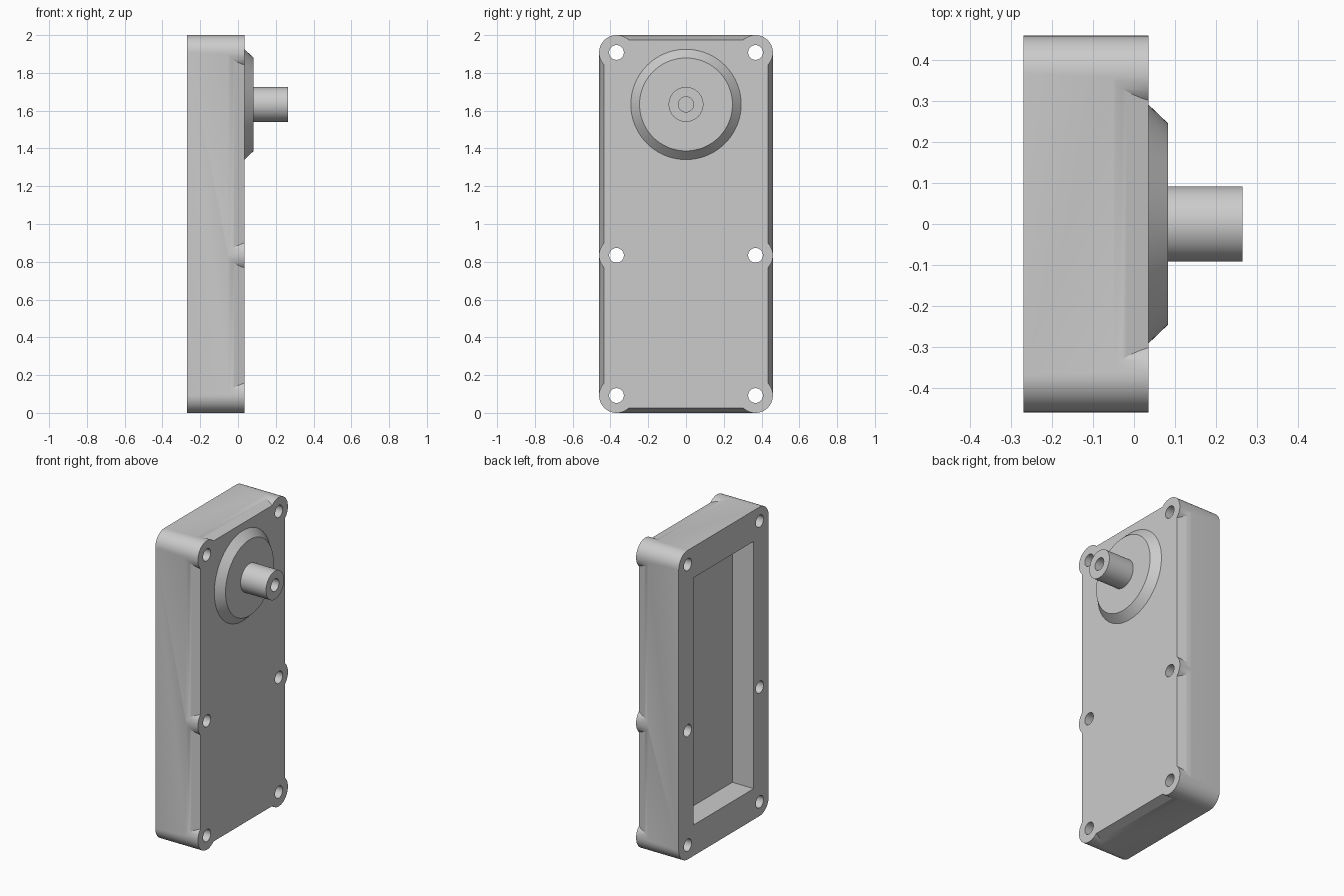
import bpy
import math
from mathutils import Vector

old = bpy.data.objects.get("Cube")
if old:
    bpy.data.objects.remove(old, do_unlink=True)

BACK, FACE = -0.27, 0.035          # housing extent along x
HALF_Y, HEIGHT, CORNER = 0.46, 2.0, 0.092
HOLE_Y, HOLE_Z = 0.368, (0.092, 0.834, 1.908)
AXIS_Z = 1.633                     # height of the output shaft

grey = bpy.data.materials.new("plain grey")
grey.use_nodes = True
grey.diffuse_color = (0.6, 0.6, 0.6, 1)
grey.node_tree.nodes["Principled BSDF"].inputs["Base Color"].default_value = (0.6, 0.6, 0.6, 1)


def make(name, verts, faces):
    mesh = bpy.data.meshes.new(name)
    mesh.from_pydata([tuple(v) for v in verts], [], faces)
    mesh.materials.append(grey)
    obj = bpy.data.objects.new(name, mesh)
    bpy.context.collection.objects.link(obj)
    # consistent outward normals
    import bmesh
    bm = bmesh.new()
    bm.from_mesh(mesh)
    bmesh.ops.recalc_face_normals(bm, faces=bm.faces[:])
    bm.to_mesh(mesh)
    bm.free()
    return obj


def prism(name, outline, sweep):
    """Extrude a planar outline along the sweep vector."""
    n = len(outline)
    base = [Vector(p) for p in outline]
    verts = base + [p + Vector(sweep) for p in base]
    sides = [(i, (i + 1) % n, n + (i + 1) % n, n + i) for i in range(n)]
    return make(name, verts, sides + [tuple(range(n)), tuple(range(n, 2 * n))])


def rod(name, y, z, radius, x0, x1, n=48):
    ring = [(x0, y + radius * math.cos(math.tau * i / n),
             z + radius * math.sin(math.tau * i / n)) for i in range(n)]
    return prism(name, ring, (x1 - x0, 0, 0))


def lathe(name, profile, n=96):
    """Revolve (x, radius) points about the shaft axis and cap both ends."""
    verts, faces = [], []
    for x, r in profile:
        for i in range(n):
            a = math.tau * i / n
            verts.append((x, r * math.cos(a), AXIS_Z + r * math.sin(a)))
    for k in range(len(profile) - 1):
        for i in range(n):
            j = (i + 1) % n
            faces.append((k * n + i, k * n + j, (k + 1) * n + j, (k + 1) * n + i))
    last = (len(profile) - 1) * n
    return make(name, verts, faces + [tuple(range(n)), tuple(range(last, last + n))])


def subtract(obj, cutter):
    cutter.hide_render = True
    mod = obj.modifiers.new("cut", "BOOLEAN")
    mod.operation, mod.solver, mod.object = "DIFFERENCE", "EXACT", cutter
    bpy.context.view_layer.objects.active = obj
    bpy.ops.object.modifier_apply(modifier=mod.name)
    bpy.data.objects.remove(cutter, do_unlink=True)


# Housing: rounded block
outline = []
for k, (sy, sz) in enumerate([(1, 1), (-1, 1), (-1, -1), (1, -1)]):
    for i in range(17):
        a = math.pi / 2 * (k + i / 16)
        outline.append((BACK,
                        sy * (HALF_Y - CORNER) + CORNER * math.cos(a),
                        HEIGHT / 2 + sz * (HEIGHT / 2 - CORNER) + CORNER * math.sin(a)))
housing = prism("housing", outline, (FACE - BACK, 0, 0))

# Sloped edges, interrupted by the screw bosses; (x, offset from the side)
slope = [(-0.066, 0.005), (0.06, -0.035), (0.06, 0.05), (-0.066, 0.05)]
span_z = HOLE_Z[2] - HOLE_Z[0]
for s in (-1, 1):
    side = prism("side_wedge", [(x, s * (HALF_Y + d), HOLE_Z[0]) for x, d in slope],
                 (0, 0, span_z))
    end_z = HEIGHT / 2 + s * HEIGHT / 2
    end = prism("end_wedge", [(x, -HOLE_Y, end_z + s * d) for x, d in slope],
                (0, 2 * HOLE_Y, 0))
    for z in HOLE_Z:
        subtract(side, rod("boss", s * HOLE_Y, z, CORNER + 0.0006, -0.2, 0.2, 64))
    for y in (-HOLE_Y, HOLE_Y):
        subtract(end, rod("boss", y, HOLE_Z[1 + s], CORNER + 0.0006, -0.2, 0.2, 64))
    subtract(housing, side)
    subtract(housing, end)

# Screw holes
for z in HOLE_Z:
    for y in (-HOLE_Y, HOLE_Y):
        subtract(housing, rod("screw_hole", y, z, 0.039, BACK - 0.1, FACE + 0.1))

# Rectangular pocket in the rear
pocket = [(BACK - 0.1, y, z) for y, z in
          [(-0.307, 0.2), (0.307, 0.2), (0.307, 1.8), (-0.307, 1.8)]]
subtract(housing, prism("pocket", pocket, (0.253, 0, 0)))

# Conical flange and bored output shaft
flange = lathe("flange", [(FACE - 0.01, 0.292), (FACE, 0.292), (0.083, 0.246)])
shaft = lathe("output_shaft", [(0.075, 0.092), (0.265, 0.092), (0.265, 0.04), (0.09, 0.04)])

# Smooth curved surfaces, keep hard edges
bpy.ops.object.select_all(action="DESELECT")
for obj in (housing, flange, shaft):
    obj.select_set(True)
bpy.context.view_layer.objects.active = housing
bpy.ops.object.shade_smooth_by_angle(angle=math.radians(30))
